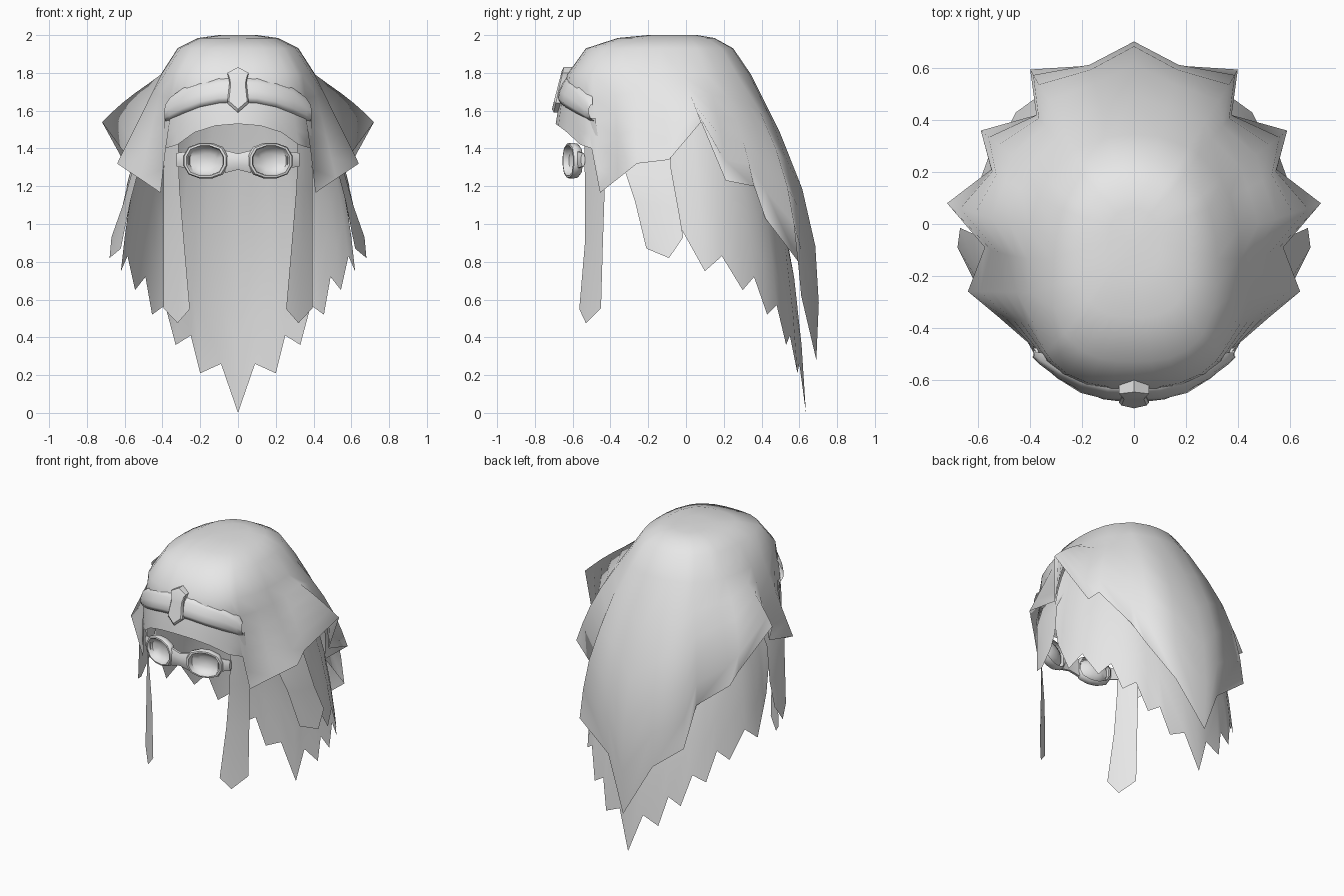
import bpy, bmesh, math
from mathutils import Vector, Matrix

if "Cube" in bpy.data.objects:
    bpy.data.objects.remove(bpy.data.objects["Cube"])

grey = bpy.data.materials.new("light_grey")
grey.diffuse_color = (0.8, 0.8, 0.8, 1)
grey.use_nodes = True
grey.node_tree.nodes["Principled BSDF"].inputs["Base Color"].default_value = grey.diffuse_color


def part(name, rows, closed=False, cap=False, mirror=True, angle=40):
    """Loft a surface through rows of points; rows are equally long."""
    bm = bmesh.new()
    grid = [[bm.verts.new(p) for p in row] for row in rows]
    n = len(grid[0])
    for a, b in zip(grid, grid[1:]):
        for i in range(n if closed else n - 1):
            j = (i + 1) % n
            bm.faces.new((a[i], a[j], b[j], b[i]))
    if cap:
        bm.faces.new(grid[0][::-1])
        bm.faces.new(grid[-1])
    bmesh.ops.remove_doubles(bm, verts=bm.verts, dist=0.0005)
    bmesh.ops.recalc_face_normals(bm, faces=bm.faces)
    me = bpy.data.meshes.new(name)
    bm.to_mesh(me)
    bm.free()
    me.materials.append(grey)
    ob = bpy.data.objects.new(name, me)
    bpy.context.collection.objects.link(ob)
    bpy.ops.object.select_all(action='DESELECT')
    ob.select_set(True)
    bpy.context.view_layer.objects.active = ob
    bpy.ops.object.shade_smooth_by_angle(angle=math.radians(angle))
    if mirror:
        m = ob.modifiers.new("mirror", 'MIRROR')
        m.use_clip = True
        m.merge_threshold = 0.002
    return ob


def ring_point(ring, rim, scale=1.0):
    """Point on a rounded-square ring, in the compass direction of a rim point."""
    z, rx, y0, y1 = ring
    cy, ry = (y0 + y1) / 2, (y1 - y0) / 2
    a = math.atan2(rim[0] / 0.6, (rim[1] + 0.1) / 0.6)
    s, c = math.sin(a), math.cos(a)
    n = 2.8 if c < 0 else 2.3
    r = scale / (abs(s) ** n + abs(c) ** n) ** (1 / n)
    return Vector((rx * r * s if rim[0] else 0, cy + ry * r * c, z))


def drape(start, rim, bulge, steps=5):
    """Curve from the crown down to a rim point, bowed outward by its length."""
    end = Vector(rim)
    out = Vector((rim[0], rim[1], 0)).normalized()
    d = bulge * (end - start).length
    return [start.lerp(end, k / steps) + out * d * math.sin(math.pi * k / steps)
            for k in range(1, steps + 1)]


# Crown rings: height, half width, front y, back y
crown = [(2.0, 0.1, -0.2, 0.06), (1.985, 0.21, -0.36, 0.15),
         (1.93, 0.32, -0.53, 0.25), (1.79, 0.41, -0.63, 0.345)]

# Hood: crown draped to a pointed rim, from the forehead round to the back tip
# Each rim point is x, y, z, bulge
hood_rim = [(0, -0.69, 1.53, 0.02), (0.12, -0.675, 1.52, 0.02), (0.23, -0.63, 1.485, 0.02),
            (0.32, -0.56, 1.42, 0.02), (0.385, -0.50, 1.40, 0.02), (0.41, -0.455, 1.165, 0.01),
            (0.52, -0.36, 1.24, 0), (0.64, -0.26, 1.32, 0), (0.575, -0.09, 1.34, 0.03),
            (0.72, 0.08, 1.54, 0.05), (0.55, 0.21, 1.23, 0.1), (0.59, 0.36, 1.20, 0.06),
            (0.375, 0.42, 1.03, 0.085), (0.40, 0.595, 0.80, 0.075), (0.17, 0.61, 0.62, 0.085),
            (0, 0.69, 0.28, 0.09)]
cols = []
for *r, b in hood_rim:
    top = [Vector((0, -0.07, 2.0))] + [ring_point(k, r) for k in crown]
    cols.append(top + drape(top[-1], r, b))
part("hood", cols, angle=180)

# Hair under the hood with a zigzag hem
hair_rim = [(0.56, -0.12, 1.25), (0.59, -0.04, 1.0), (0.60, 0.0, 0.93), (0.62, 0.10, 0.75),
            (0.585, 0.19, 0.83), (0.545, 0.30, 0.65), (0.49, 0.36, 0.72),
            (0.455, 0.43, 0.52), (0.386, 0.48, 0.57), (0.33, 0.53, 0.36),
            (0.25, 0.55, 0.41), (0.20, 0.59, 0.21), (0.09, 0.60, 0.26),
            (0, 0.635, 0.0)]
cols = []
for r in hair_rim:
    s = ring_point(crown[3], r, 0.92)
    cols.append([s] + drape(s, r, 0.04))
part("back_hair", cols, angle=180)

# Side locks
part("side_lock", [
    [(0.45, -0.36, 1.45), (0.47, -0.22, 1.48), (0.48, -0.08, 1.48)],
    [(0.53, -0.32, 1.27), (0.56, -0.2, 1.28), (0.565, -0.08, 1.30)],
    [(0.57, -0.27, 1.12), (0.61, -0.16, 1.1), (0.615, -0.04, 1.08)],
    [(0.62, -0.21, 0.87), (0.68, -0.09, 0.82), (0.67, -0.015, 0.93)]])

# Long flat front locks with a blunt point
part("front_lock", [
    [(0.32, -0.54, 1.56), (0.355, -0.52, 1.56), (0.388, -0.48, 1.56)],
    [(0.31, -0.535, 1.2), (0.355, -0.49, 1.2), (0.395, -0.43, 1.2)],
    [(0.285, -0.535, 0.9), (0.34, -0.49, 0.9), (0.395, -0.44, 0.9)],
    [(0.255, -0.565, 0.55), (0.32, -0.53, 0.475), (0.395, -0.45, 0.555)]])

# Padded headband: x, top y, top z, bottom y, bottom z, depth of its back edge
rows = []
for x, yt, zt, yb, zb, deep in [
        (0, -0.635, 1.775, -0.67, 1.645, 0.05), (0.1, -0.63, 1.77, -0.665, 1.64, 0.05),
        (0.2, -0.605, 1.75, -0.64, 1.62, 0.05), (0.29, -0.565, 1.72, -0.58, 1.585, 0.05),
        (0.36, -0.525, 1.67, -0.515, 1.55, 0.03), (0.385, -0.505, 1.63, -0.485, 1.545, 0.01)]:
    t, b = Vector((x, yt, zt)), Vector((x, yb, zb))
    out = Vector((min(0.3 * x, 0.008), -0.03, 0))
    back = Vector((0, deep, 0))
    rows.append([t + back, t] + [t.lerp(b, f) + out * w for f, w in
                ((0.2, 0.4), (0.5, 0.65), (0.8, 0.6))] + [b, b + back])
part("headband", rows, angle=75)

# Elongated hexagon ornament on the headband
hexagon = [(0, 1.83), (0.057, 1.80), (0.045, 1.75), (0.057, 1.64), (0, 1.59),
           (-0.057, 1.64), (-0.045, 1.75), (-0.057, 1.80)]
part("band_ornament", [[(x * s, y + (z - 1.59) * 0.22, 1.71 + (z - 1.71) * s) for x, z in hexagon]
     for y, s in ((-0.63, 1), (-0.7, 1), (-0.71, 0.85))],
     closed=True, cap=True, mirror=False, angle=30)

# Goggle eyepieces: rounded octagonal rims around a recessed lens
place = Matrix.Translation((0.168, -0.6, 1.335)) @ Matrix.Rotation(0.26, 4, 'Z')
rows = []
for s, y in ((0.85, 0.028), (0.95, 0.018), (1, -0.008), (0.94, -0.024), (0.84, -0.026),
             (0.79, -0.016), (0.75, 0.005), (0.4, 0.025), (0.001, 0.032)):
    ring = []
    for k in range(12):
        a = 2 * math.pi * (k + 0.5) / 12
        c, n = math.cos(a), math.sin(a)
        r = s / (abs(c) ** 2.5 + abs(n) ** 2.5) ** 0.4
        ring.append(place @ Vector((0.124 * r * c, y, 0.096 * r * n)))
    rows.append(ring)
part("goggle_eyepiece", rows, closed=True, angle=50)


def bar(name, stations, mirror=True):
    """Eight-sided bar along x from (x, y, z, half depth, half height)."""
    part(name, [[(x, y + d * math.cos(k * math.pi / 4 + math.pi / 8) * 1.08,
                  z + h * math.sin(k * math.pi / 4 + math.pi / 8) * 1.08) for k in range(8)]
                for x, y, z, d, h in stations], closed=True, cap=True, mirror=mirror)


# Nose bridge and strap ends
bar("goggle_bridge", [(-0.07, -0.625, 1.33, 0.02, 0.06), (0, -0.63, 1.33, 0.02, 0.043),
                      (0.07, -0.625, 1.33, 0.02, 0.06)], mirror=False)
bar("goggle_strap_end", [(0.26, -0.575, 1.34, 0.015, 0.045), (0.325, -0.545, 1.34, 0.01, 0.036)])
